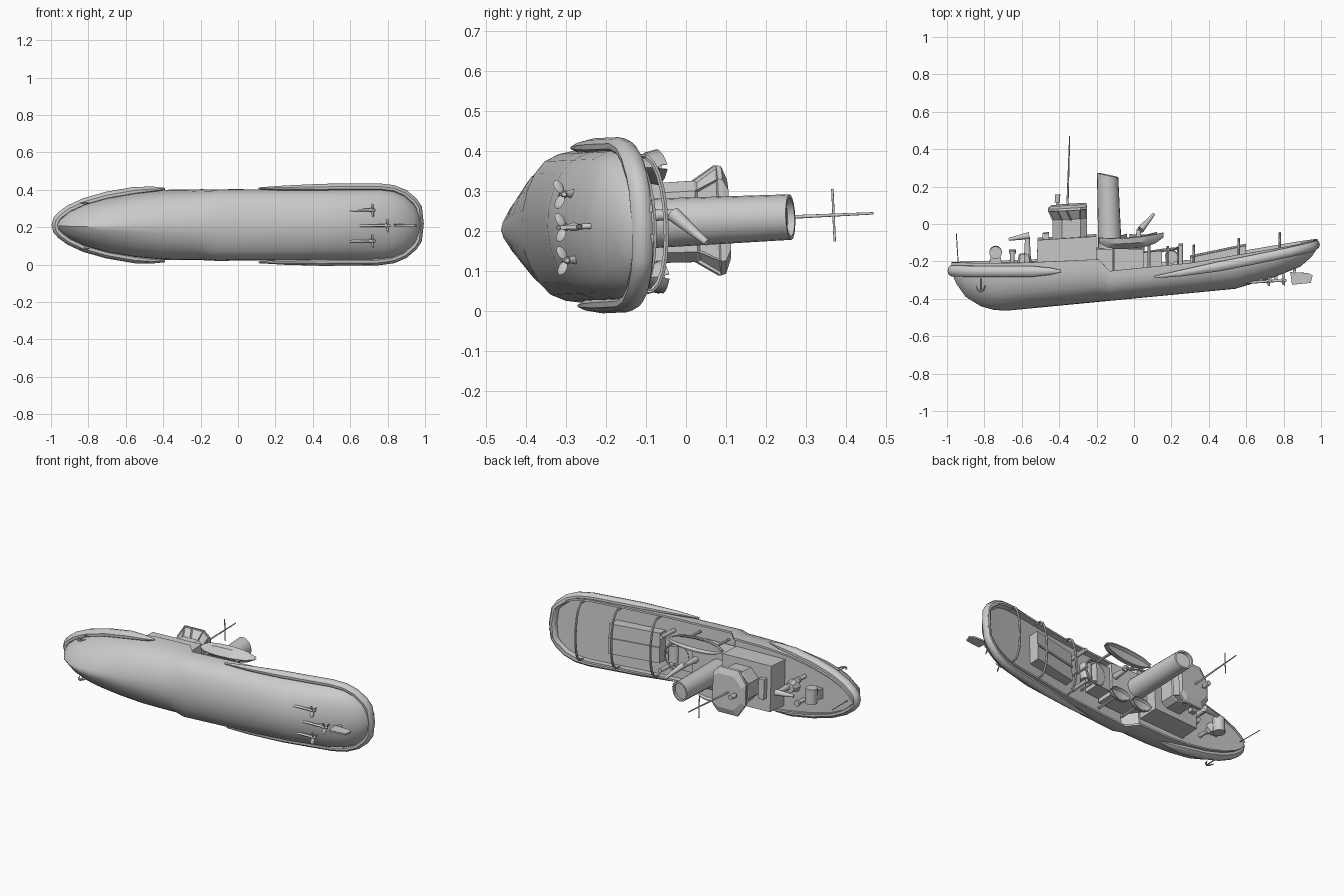
import bpy, bmesh, math
from mathutils import Matrix, Vector

cube = bpy.data.objects.get("Cube")
if cube:
    bpy.data.objects.remove(cube, do_unlink=True)

grey = bpy.data.materials.new("light grey")
grey.use_nodes = True
grey.diffuse_color = (0.6, 0.6, 0.6, 1)
grey.node_tree.nodes["Principled BSDF"].inputs["Base Color"].default_value = (0.6, 0.6, 0.6, 1)

# Ship frame (length, sideways, up): the ship lies on its side with a slight roll
SHIP = Matrix.Translation((0, 0, 0.223)) @ Matrix.Rotation(math.radians(2.6 - 90), 4, 'X')


def add(name, bm, smooth=True):
    bmesh.ops.recalc_face_normals(bm, faces=bm.faces)
    mesh = bpy.data.meshes.new(name)
    bm.to_mesh(mesh)
    bm.free()
    mesh.materials.append(grey)
    ob = bpy.data.objects.new(name, mesh)
    bpy.context.collection.objects.link(ob)
    ob.matrix_world = SHIP
    if smooth:
        bpy.ops.object.select_all(action='DESELECT')
        bpy.context.view_layer.objects.active = ob
        ob.select_set(True)
        bpy.ops.object.shade_smooth_by_angle(angle=math.radians(35))
    return ob


def loft(name, rings, smooth=True):
    bm = bmesh.new()
    vs = [[bm.verts.new(p) for p in r] for r in rings]
    n = len(vs[0])
    for a, b in zip(vs, vs[1:]):
        for i in range(n):
            j = (i + 1) % n
            bm.faces.new((a[i], a[j], b[j], b[i]))
    bm.faces.new(vs[0])
    bm.faces.new(vs[-1])
    return add(name, bm, smooth)


def prism(name, profile, half, side=0.0):
    """Side profile (length, up) extruded across the ship."""
    return loft(name, [[(x, side + s * half, h) for x, h in profile] for s in (-1, 1)], False)


def rod(name, a, b, r1, r2=None, seg=12):
    a, b = Vector(a), Vector(b)
    d = b - a
    bm = bmesh.new()
    m = Matrix.Translation((a + b) / 2) @ d.to_track_quat('Z', 'Y').to_matrix().to_4x4()
    bmesh.ops.create_cone(bm, cap_ends=True, segments=seg, radius1=r1,
                          radius2=r1 if r2 is None else r2, depth=d.length, matrix=m)
    return add(name, bm)


def tube(name, pts, radii, flat=1.0, seg=10):
    """Sweep a round section along a path."""
    pts = [Vector(p) for p in pts]
    rings = []
    for i, p in enumerate(pts):
        t = (pts[min(i + 1, len(pts) - 1)] - pts[max(i - 1, 0)]).normalized()
        up = Vector((0, 0, 1)) if abs(t.z) < 0.95 else Vector((1, 0, 0))
        u = t.cross(up).normalized()
        v = u.cross(t)
        rings.append([p + radii[i] * (u * math.cos(k) * flat + v * math.sin(k))
                      for k in (2 * math.pi * j / seg for j in range(seg))])
    return loft(name, rings)


def interp(table, x):
    for (x0, y0), (x1, y1) in zip(table, table[1:]):
        if x <= x1:
            return y0 + (y1 - y0) * max(0, (x - x0) / (x1 - x0))
    return table[-1][1]


# Hull curves: half beam, keel and rail heights along the length
beam = [(-0.975, 0.008), (-0.95, 0.038), (-0.9, 0.075), (-0.82, 0.112), (-0.7, 0.146), (-0.55, 0.172),
        (-0.4, 0.186), (-0.1, 0.19), (0.75, 0.19), (0.83, 0.18), (0.89, 0.155), (0.94, 0.112),
        (0.965, 0.075), (0.98, 0.03)]
keel = [(-0.975, -0.26), (-0.95, -0.32), (-0.9, -0.39), (-0.82, -0.44), (-0.75, -0.46), (-0.68, -0.464),
        (0.54, -0.347), (0.75, -0.285), (0.89, -0.228), (0.95, -0.175), (0.98, -0.13)]
rail = [(-0.975, -0.205), (-0.6, -0.2), (-0.19, -0.18), (-0.13, -0.243), (0.3, -0.2), (0.8, -0.115),
        (0.98, -0.082)]
section = [(0.0, 0.0), (0.24, 0.02), (0.5, 0.1), (0.72, 0.22), (0.88, 0.38), (0.97, 0.6), (1.0, 0.8), (1.0, 1.0)]
stations = sorted({x for t in (beam, keel, rail) for x, _ in t} | {-0.25, 0.1, 0.45, 0.65})
rings = []
for x in stations:
    b, k, s = interp(beam, x), interp(keel, x), interp(rail, x)
    fine = min(1, max(0, (-0.3 - x) / 0.6))
    half = [(b * w ** (1 + 0.7 * fine), k + (s - k) * t) for w, t in section]
    sink = 0.012 if x < -0.16 else 0.032
    half += [(b * 0.94, s), (b * 0.93, s - sink)]
    rings.append([(x, y, z) for y, z in half] + [(x, -y, z) for y, z in reversed(half[1:])])
loft("hull", rings)

# Rubber fenders round the bow and stern
def fender(name, xs, height, radius, sign):
    one = [(x, interp(beam, x) + 0.008, height(x)) for x in xs]
    tip = (sign * 0.972, 0, height(sign * 0.98))
    path = one + [tip] + [(x, -y, z) for x, y, z in reversed(one)]
    r = [0.006, radius * 0.65] + [radius] * (len(path) - 4) + [radius * 0.65, 0.006]
    tube(name, path, r, 0.8)

fender("bow_fender", [-0.39, -0.45, -0.55, -0.7, -0.82, -0.9, -0.945, -0.965],
       lambda x: -0.25 + 0.01 * (x + 1), 0.031, -1)
fender("stern_fender", [0.11, 0.25, 0.45, 0.6, 0.75, 0.83, 0.89, 0.94, 0.962],
       lambda x: -0.275 + 0.165 * ((x - 0.11) / 0.87) ** 1.15, 0.027, 1)

# Deckhouses
prism("forward_house", [(-0.52, -0.22), (-0.2, -0.22), (-0.2, -0.06), (-0.515, -0.08)], 0.138)
prism("house_front_box", [(-0.49, -0.09), (-0.455, -0.09), (-0.455, -0.045), (-0.49, -0.05)], 0.06)
prism("aft_house", [(-0.2, -0.27), (0.05, -0.25), (0.05, -0.13), (-0.2, -0.13)], 0.1)
prism("engine_casing", [(0.04, -0.25), (0.15, -0.24), (0.15, -0.14), (0.04, -0.15)], 0.075)
prism("cargo_hatch", [(0.3, -0.24), (0.6, -0.18), (0.6, -0.112), (0.3, -0.175)], 0.09)
prism("hatch_ridge", [(0.3, -0.18), (0.6, -0.12), (0.6, -0.105), (0.3, -0.168)], 0.006)

# Wheelhouse with flared upper windows
def plan(front, back, half, h):
    side = [(front, half * 0.45), (front + 0.05, half), (front + 0.1, half), (back - 0.035, half), (back, half * 0.75)]
    return [(x, y, h + 0.06 * (x + 0.35)) for x, y in side] + \
           [(x, -y, h + 0.06 * (x + 0.35)) for x, y in reversed(side)]

wheel = loft("wheelhouse", [plan(-0.435, -0.25, 0.1, -0.075), plan(-0.435, -0.25, 0.102, 0.02),
                            plan(-0.46, -0.252, 0.138, 0.078), plan(-0.46, -0.252, 0.135, 0.09),
                            plan(-0.44, -0.256, 0.1, 0.104)], False)
bm = bmesh.new()
bm.from_mesh(wheel.data)
panes = [f for f in bm.faces if len(f.verts) == 4 and 0.035 < f.calc_center_median().z < 0.065]
bmesh.ops.inset_individual(bm, faces=panes, thickness=0.007, depth=-0.006)
bm.to_mesh(wheel.data)
bm.free()

# Searchlight, mast and funnel
rod("searchlight_post", (-0.41, 0, 0.09), (-0.41, 0, 0.13), 0.005)
rod("searchlight", (-0.41, 0, 0.115), (-0.408, 0, 0.158), 0.014)
rod("mast", (-0.356, 0, 0.09), (-0.344, 0, 0.47), 0.006, 0.003)
rod("mast_yard", (-0.347, -0.066, 0.37), (-0.347, 0.066, 0.37), 0.003)
ring = [(math.cos(2 * math.pi * i / 20), math.sin(2 * math.pi * i / 20)) for i in range(20)]
loft("funnel", [[(cx + r * c, r * s, h + slope * c) for c, s in ring] for cx, r, h, slope in
                ((-0.128, 0.063, -0.15, 0), (-0.141, 0.057, 0.262, -0.012),
                 (-0.141, 0.048, 0.262, -0.01), (-0.14, 0.048, 0.245, -0.01))])

# Ship's boats
def boat(name, cx, side, h, length, width, depth):
    rows = []
    for i in range(9):
        u = -0.98 + 1.96 * i / 8
        w = width * (1 - u * u) ** 0.6
        x = cx + u * length
        top = h + 0.08 * u * length + 0.012 * u * u
        bot = top - depth * (1 - 0.6 * u ** 4)
        half = [(w, top), (w * 0.85, (top + bot) / 2)]
        inner = [(-w * 0.82, top), (-w * 0.6, top - depth * 0.25), (w * 0.6, top - depth * 0.25), (w * 0.82, top)]
        prof = half + [(0, bot)] + [(-y, z) for y, z in reversed(half)] + inner
        rows.append([(x, side + y, z) for y, z in prof])
    loft(name, rows)

boat("lifeboat", -0.015, -0.14, -0.065, 0.175, 0.045, 0.06)
boat("dinghy_front", -0.11, 0.135, -0.075, 0.075, 0.042, 0.045)
boat("dinghy_rear", 0.05, 0.135, -0.065, 0.075, 0.042, 0.045)
for x, s in ((-0.11, -1), (0.08, -1), (-0.11, 1), (0.05, 1)):
    rod("boat_cradle", (x, s * 0.135, -0.25), (x, s * 0.135, -0.1), 0.008, seg=6)

# Water cannons fore and aft
for name, a, b, foot in (("bow_cannon", (-0.56, 0, -0.062), (-0.67, 0, -0.082), -0.21),
                         ("aft_cannon", (0.035, -0.02, -0.03), (0.105, 0.055, 0.05), -0.15)):
    rod(name + "_barrel", a, b, 0.019, 0.008)
    rod(name + "_post", (a[0] - 0.01, a[1], foot), (a[0] - 0.01, a[1], a[2]), 0.02, 0.012)
rod("bow_cannon_base", (-0.585, 0, -0.21), (-0.585, 0, -0.16), 0.04, 0.03, 8)

# Foredeck gear
rod("windlass_drum", (-0.74, -0.045, -0.152), (-0.74, 0.045, -0.152), 0.034, seg=14)
prism("windlass_base", [(-0.775, -0.22), (-0.705, -0.22), (-0.715, -0.17), (-0.765, -0.17)], 0.03)
for s in (-1, 1):
    rod("bollard", (-0.65, s * 0.07, -0.22), (-0.65, s * 0.07, -0.145), 0.012)
    rod("bollard_cap", (-0.65, s * 0.07, -0.155), (-0.65, s * 0.07, -0.14), 0.018)
rod("jackstaff", (-0.94, 0, -0.21), (-0.95, 0, -0.05), 0.0025, seg=6)

# Towing winch inside a round guard rail
pts = [(0.16 + 0.075 * c, 0.075 * s, -0.14 + 0.01 * c) for c, s in ring]
tube("winch_rail", pts + [pts[0]], [0.006] * 21, seg=6)
for x, y in ((0.235, 0), (0.18, 0.072), (0.18, -0.072)):
    rod("rail_post", (x, y, -0.25), (x, y, -0.12), 0.007, seg=6)
rod("towing_winch", (0.2, -0.05, -0.175), (0.2, 0.05, -0.175), 0.035)
for s in (-1, 1):
    rod("deck_bollard", (0.25, s * 0.1, -0.24), (0.25, s * 0.1, -0.11), 0.012)

# Towing bows arched across the aft deck
for x, top in ((0.32, -0.115), (0.56, -0.08), (0.78, -0.05)):
    low, w = interp(rail, x) - 0.01, interp(beam, x) - 0.012
    arch = [(x, w * math.cos(a), low + (top - low) * math.sin(a) ** 0.6)
            for a in (math.pi * i / 12 for i in range(13))]
    tube("towing_bow", arch, [0.007] * 13, seg=6)

# Anchors
for s in (-1, 1):
    y = s * 0.122
    rod("anchor_shank", (-0.82, y, -0.355), (-0.82, y, -0.285), 0.004, seg=6)
    tube("anchor_flukes", [(-0.845, y, -0.325), (-0.835, y, -0.348), (-0.82, y, -0.358),
                           (-0.805, y, -0.348), (-0.795, y, -0.325)], [0.002, 0.005, 0.006, 0.005, 0.002], seg=6)

# Three propellers with shafts, and the rudder
for x, y in ((0.72, -0.083), (0.8, 0), (0.72, 0.083)):
    rod("propeller_shaft", (0.52, y, -0.315), (x + 0.01, y, -0.302), 0.007)
    rod("propeller_hub", (x - 0.015, y, -0.303), (x + 0.015, y, -0.302), 0.011, 0.006)
    prism("shaft_bracket", [(x - 0.05, -0.305), (x - 0.03, -0.305), (x - 0.04, -0.24), (x - 0.06, -0.24)], 0.003, y)
    bm = bmesh.new()
    for k in range(3):
        m = Matrix.Translation((x, y, -0.303)) @ Matrix.Rotation(math.radians(120 * k), 4, 'X') \
            @ Matrix.Translation((0, 0, 0.022)) @ Matrix.Rotation(0.6, 4, 'Z') @ Matrix.Diagonal((0.004, 0.013, 0.019, 1))
        bmesh.ops.create_uvsphere(bm, u_segments=8, v_segments=6, radius=1, matrix=m)
    add("propeller_blades", bm)
prism("rudder", [(0.845, -0.325), (0.945, -0.315), (0.955, -0.275), (0.93, -0.262), (0.835, -0.258)], 0.005)
rod("rudder_stock", (0.855, 0, -0.27), (0.865, 0, -0.2), 0.007)
